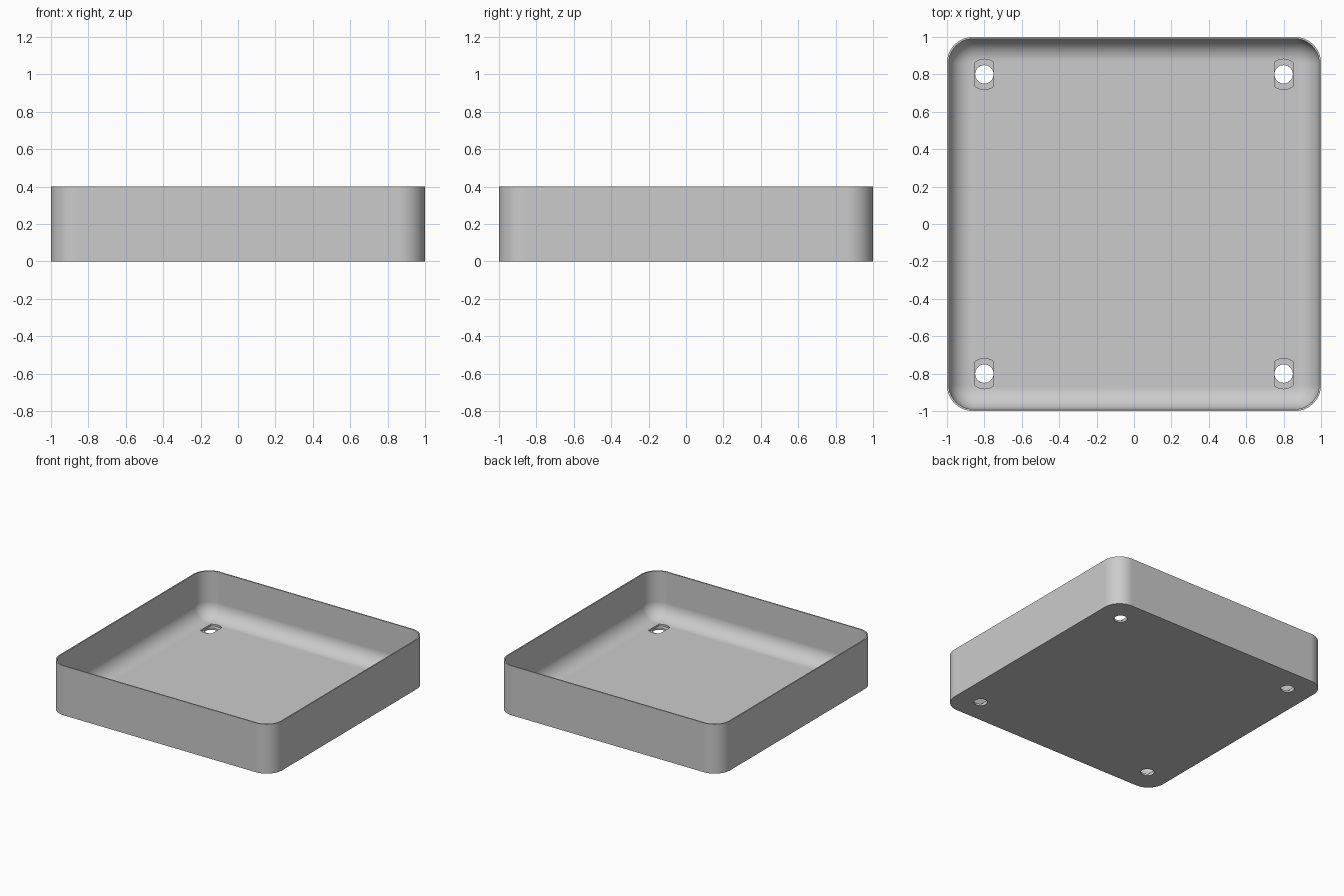
import bpy, bmesh, math

cube = bpy.data.objects.get("Cube")
if cube:
    bpy.data.objects.remove(cube, do_unlink=True)

HEIGHT, FLOOR, WALL = 0.40, 0.03, 0.01
CORNER, FILLET, STEPS = 0.14, 0.12, 12

grey = bpy.data.materials.new("light_grey")
grey.use_nodes = True
colour = (0.6, 0.6, 0.6, 1)
grey.diffuse_color = colour
grey.node_tree.nodes["Principled BSDF"].inputs["Base Color"].default_value = colour


def make_object(name, bm):
    bmesh.ops.recalc_face_normals(bm, faces=bm.faces)
    mesh = bpy.data.meshes.new(name)
    bm.to_mesh(mesh)
    bm.free()
    mesh.materials.append(grey)
    obj = bpy.data.objects.new(name, mesh)
    bpy.context.collection.objects.link(obj)
    return obj


def loft(name, rings):
    """Skin a stack of matching rings and cap both ends."""
    bm = bmesh.new()
    loops = [[bm.verts.new(p) for p in ring] for ring in rings]
    for a, b in zip(loops, loops[1:]):
        for i in range(len(a)):
            j = (i + 1) % len(a)
            bm.faces.new((a[i], a[j], b[j], b[i]))
    bm.faces.new(loops[0])
    bm.faces.new(loops[-1])
    return make_object(name, bm)


def rounded_square(inset, z):
    """Square outline with rounded corners, offset inwards."""
    r, c = CORNER - inset, 1 - CORNER
    points = []
    for q, (sx, sy) in enumerate([(1, 1), (-1, 1), (-1, -1), (1, -1)]):
        for k in range(STEPS + 1):
            a = (q + k / STEPS) * math.pi / 2
            points.append((sx * c + r * math.cos(a), sy * c + r * math.sin(a), z))
    return points


# Tray shell: outer wall, rim, inner wall and rounded floor edge
rings = [rounded_square(0, 0), rounded_square(0, HEIGHT), rounded_square(WALL, HEIGHT)]
for k in range(STEPS + 1):
    a = k / STEPS * math.pi / 2
    rings.append(rounded_square(WALL + FILLET * (1 - math.cos(a)),
                                FLOOR + FILLET * (1 - math.sin(a))))
tray = loft("tray", rings)


# Screw holes with a short slot recessed into the floor
def circle(radius, half_width):
    turn = [2 * math.pi * k / 48 for k in range(48)]
    return [(max(-half_width, min(half_width, radius * math.cos(a))), radius * math.sin(a))
            for a in turn]


def slot(radius, half_width):
    limit = math.acos(half_width / radius)
    arc = [limit + (math.pi - 2 * limit) * k / STEPS for k in range(STEPS + 1)]
    top = [(radius * math.cos(a), radius * math.sin(a)) for a in arc]
    return top + [(-x, -y) for x, y in top]


def cut(outline, x, y, low, high):
    cutter = loft("hole_cutter", [[(x + u, y + v, z) for u, v in outline] for z in (low, high)])
    cutter.hide_render = True
    mod = tray.modifiers.new("hole", 'BOOLEAN')
    mod.operation, mod.solver, mod.object = 'DIFFERENCE', 'EXACT', cutter
    bpy.ops.object.modifier_apply(modifier=mod.name)
    bpy.data.objects.remove(cutter, do_unlink=True)


bpy.ops.object.select_all(action='DESELECT')
tray.select_set(True)
bpy.context.view_layer.objects.active = tray
for x in (-0.8, 0.8):
    for y in (-0.8, 0.8):
        cut(slot(0.081, 0.05), x, y, 0.015, 0.1)
        cut(circle(0.049, 1), x, y, -0.1, 0.1)

# Smooth curves with crisp edges
bpy.ops.object.shade_smooth_by_angle(angle=math.radians(30))
tray.modifiers.new("even_shading", 'WEIGHTED_NORMAL').keep_sharp = True
